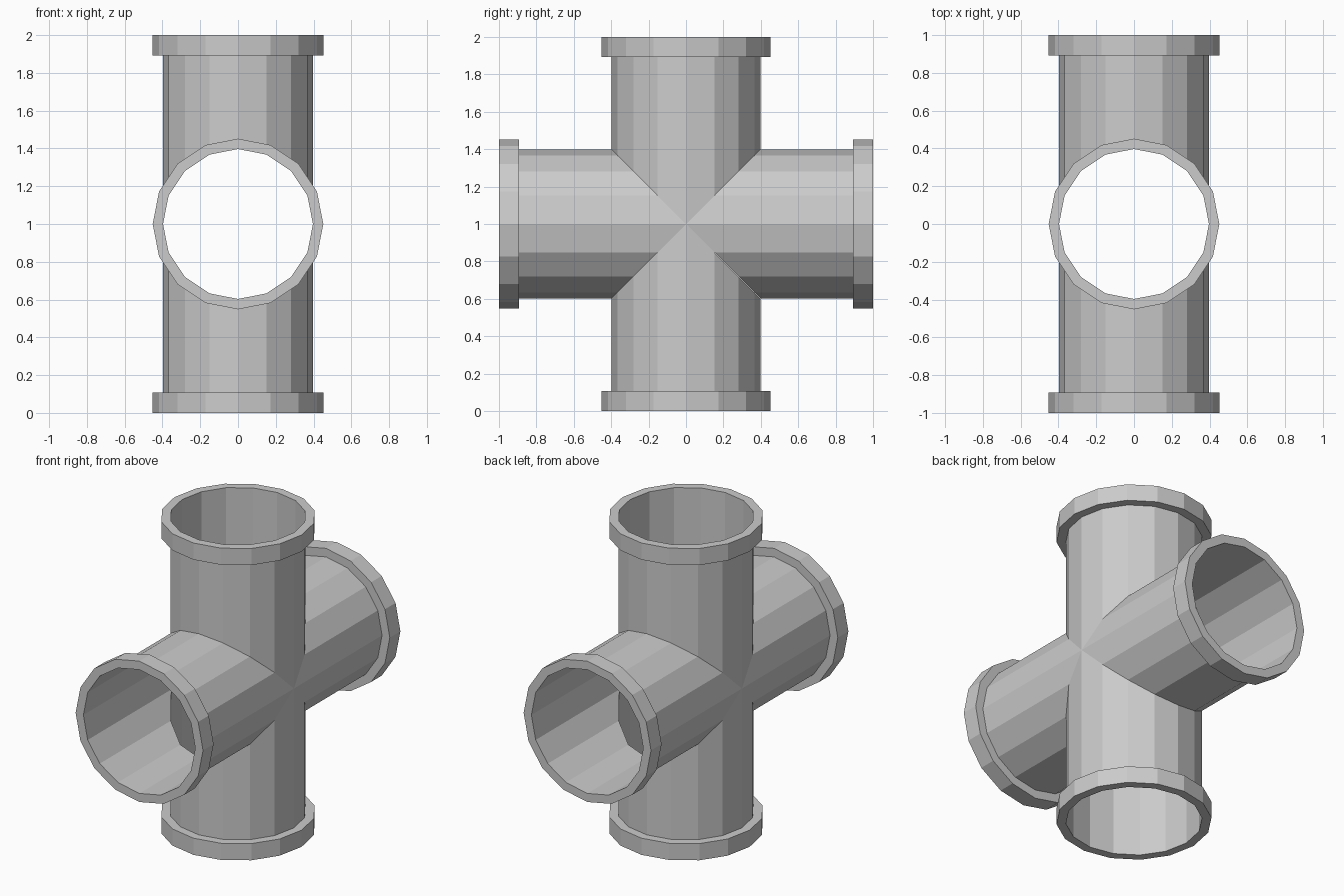
import bpy, bmesh
from math import cos, sin, pi
from mathutils import Matrix

if "Cube" in bpy.data.objects:
    bpy.data.objects.remove(bpy.data.objects["Cube"])

SIDES = 16
PIPE_R, COLLAR_R = 0.397, 0.452
COLLAR_START, END = 0.893, 1.0


def lathe(name, profile, turn):
    """Sweep (radius, height function) points round z, then turn about x at the hub."""
    bm = bmesh.new()
    rings = []
    for r, height in profile:
        ring = []
        for i in range(SIDES):
            a = 2 * pi * i / SIDES
            ring.append(bm.verts.new((r * cos(a), r * sin(a), height(r * sin(a)))))
        rings.append(ring)
    for low, high in zip(rings, rings[1:]):
        for i in range(SIDES):
            j = (i + 1) % SIDES
            bm.faces.new((low[i], low[j], high[j], high[i]))
    bm.transform(Matrix.Translation((0, 0, 1)) @ Matrix.Rotation(turn, 4, 'X'))
    # Weld the two points where the mitre touches the hub axis
    bmesh.ops.remove_doubles(bm, verts=bm.verts, dist=1e-5)
    mesh = bpy.data.meshes.new(name)
    bm.to_mesh(mesh)
    bm.free()
    obj = bpy.data.objects.new(name, mesh)
    bpy.context.collection.objects.link(obj)


def flat(h):
    return lambda y: h


for k, side in enumerate(("top", "front", "bottom", "back")):
    # Thin open pipe arm, mitred at 45 degrees to its neighbours
    lathe(side + "_pipe", [(PIPE_R, abs), (PIPE_R, flat(END))], k * pi / 2)
    # Raised collar around the open end
    lathe(side + "_collar", [(PIPE_R, flat(COLLAR_START)), (COLLAR_R, flat(COLLAR_START)),
                             (COLLAR_R, flat(END)), (PIPE_R, flat(END))], k * pi / 2)
